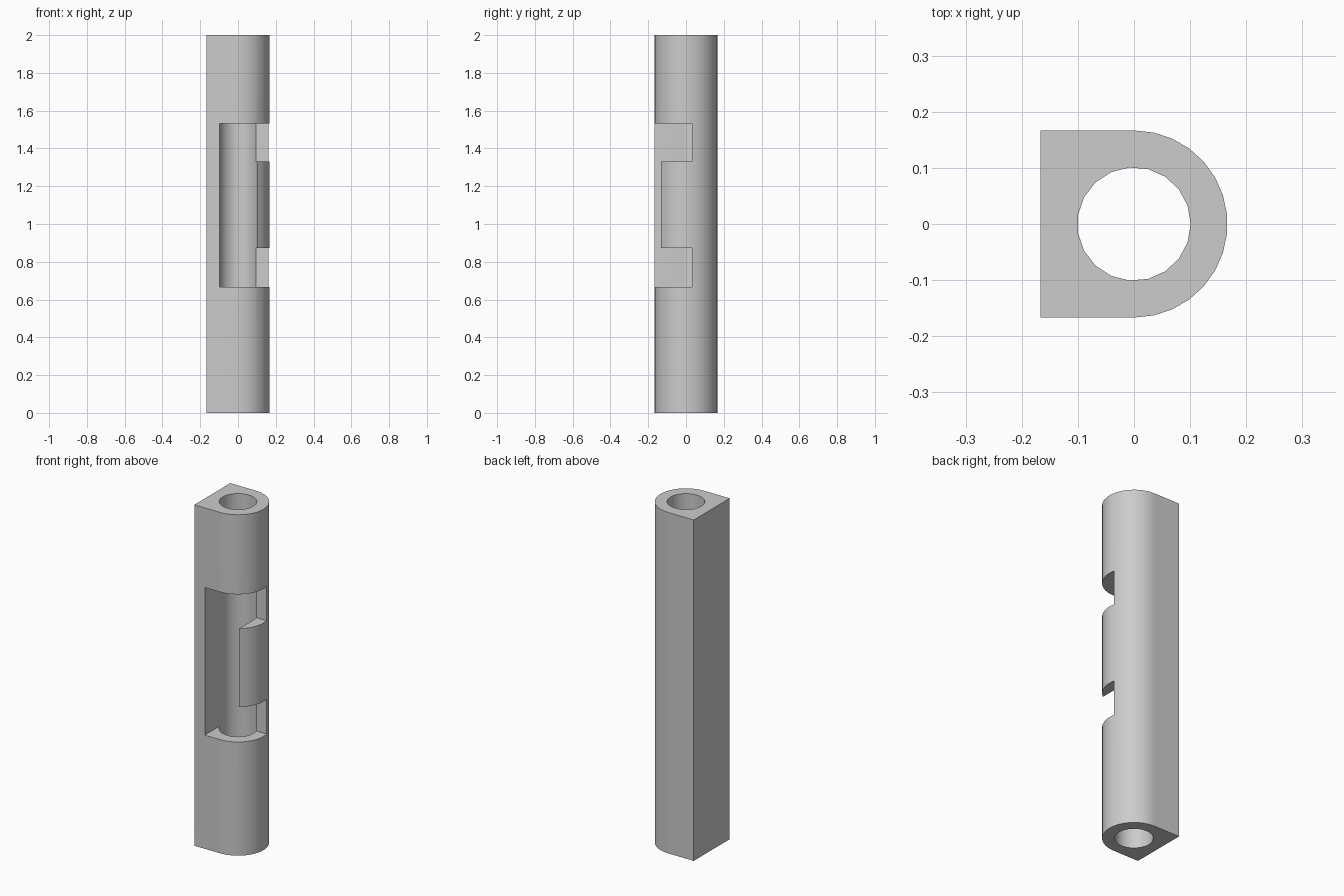
import bpy, bmesh, math
from mathutils import Vector

cube = bpy.data.objects.get("Cube")
if cube:
    bpy.data.objects.remove(cube, do_unlink=True)

HALF, HEIGHT, BORE = 1 / 6, 2.0, 0.101
SLOT_LOW, SLOT_HIGH = 0.667, 1.533
TAB_LOW, TAB_HIGH = 0.872, 1.332

grey = bpy.data.materials.new("plain grey")
grey.use_nodes = True
colour = (0.604, 0.604, 0.604, 1)
grey.diffuse_color = colour
grey.node_tree.nodes["Principled BSDF"].inputs["Base Color"].default_value = colour


def prism(name, outline, low, high):
    """Extrude a closed xy outline from low to high."""
    bm = bmesh.new()
    face = bm.faces.new([bm.verts.new((x, y, low)) for x, y in outline])
    grown = bmesh.ops.extrude_face_region(bm, geom=[face])
    top = [v for v in grown["geom"] if isinstance(v, bmesh.types.BMVert)]
    bmesh.ops.translate(bm, verts=top, vec=Vector((0, 0, high - low)))
    bmesh.ops.recalc_face_normals(bm, faces=bm.faces)
    mesh = bpy.data.meshes.new(name)
    bm.to_mesh(mesh)
    bm.free()
    mesh.materials.append(grey)
    obj = bpy.data.objects.new(name, mesh)
    bpy.context.collection.objects.link(obj)
    return obj


def arc(radius, start, end, steps):
    angles = [start + (end - start) * i / steps for i in range(steps + 1)]
    return [(radius * math.cos(a), radius * math.sin(a)) for a in angles]


def rect(x0, x1, y0, y1):
    return [(x0, y0), (x1, y0), (x1, y1), (x0, y1)]


# D-shaped bar: square at the back edge, round on the other
outline = [(-HALF, HALF), (-HALF, -HALF)] + arc(HALF, -math.pi / 2, math.pi / 2, 15)
body = prism("slotted_sleeve", outline, 0, HEIGHT)

# Through bore, front slot, and the two notches that leave a tab between them
cutters = [
    prism("bore_cutter", arc(BORE, 0, math.tau, 19)[:-1], -0.1, HEIGHT + 0.1),
    prism("slot_cutter", rect(-0.099, 0.1, -0.3, 0), SLOT_LOW, SLOT_HIGH),
    prism("lower_notch_cutter", rect(0, 0.3, -0.3, 0.033), SLOT_LOW, TAB_LOW),
    prism("upper_notch_cutter", rect(0, 0.3, -0.3, 0.033), TAB_HIGH, SLOT_HIGH),
]
bpy.ops.object.select_all(action="DESELECT")
bpy.context.view_layer.objects.active = body
body.select_set(True)
for cutter in cutters:
    cutter.hide_render = True
    cut = body.modifiers.new(cutter.name, "BOOLEAN")
    cut.operation, cut.solver, cut.object = "DIFFERENCE", "EXACT", cutter
    bpy.ops.object.modifier_apply(modifier=cut.name)
    bpy.data.objects.remove(cutter, do_unlink=True)

# Smooth round walls, crisp edges, flat plane faces
bpy.ops.object.shade_smooth_by_angle(angle=math.radians(30))
weighted = body.modifiers.new("weighted normals", "WEIGHTED_NORMAL")
weighted.keep_sharp = True
